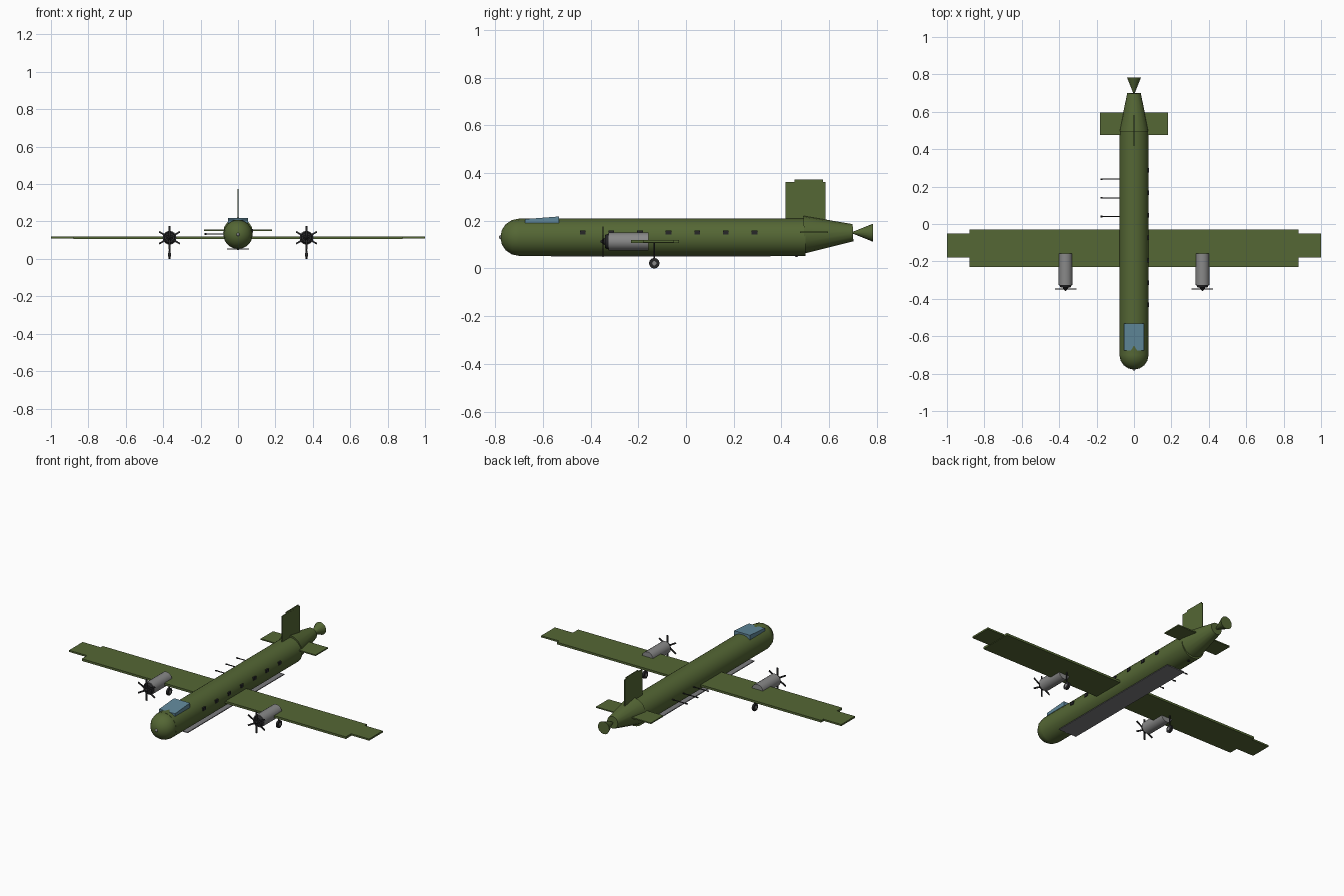
import bpy, bmesh, math
from mathutils import Matrix, Vector

if "Cube" in bpy.data.objects:
    bpy.data.objects.remove(bpy.data.objects["Cube"])


def material(name, rgb):
    m = bpy.data.materials.new(name)
    m.diffuse_color = (*rgb, 1)
    m.use_nodes = True
    m.node_tree.nodes["Principled BSDF"].inputs["Base Color"].default_value = m.diffuse_color
    return m


GREEN = material("olive_green", (0.09, 0.135, 0.035))
GLASS = material("canopy_blue", (0.12, 0.25, 0.33))
DARK = material("dark_metal", (0.02, 0.02, 0.022))
GREY = material("engine_grey", (0.25, 0.25, 0.25))
PLATE = material("belly_grey", (0.2, 0.2, 0.21))


def finish(name, bm, mat, smooth=False):
    bmesh.ops.recalc_face_normals(bm, faces=bm.faces[:])
    me = bpy.data.meshes.new(name)
    bm.to_mesh(me)
    bm.free()
    ob = bpy.data.objects.new(name, me)
    bpy.context.collection.objects.link(ob)
    me.materials.append(mat)
    if smooth:
        bpy.ops.object.select_all(action='DESELECT')
        ob.select_set(True)
        bpy.context.view_layer.objects.active = ob
        bpy.ops.object.shade_smooth_by_angle(angle=math.radians(40))
    return ob


def box(name, x, y, z, mat):
    """Box from (min, max) ranges."""
    bm = bmesh.new()
    size = [r[1] - r[0] for r in (x, y, z)]
    mid = [(r[1] + r[0]) / 2 for r in (x, y, z)]
    bmesh.ops.create_cube(bm, size=1, matrix=Matrix.Translation(mid) @ Matrix.Diagonal((*size, 1)))
    return finish(name, bm, mat)


def rod(name, a, b, r1, r2, mat, sides=16):
    """Cylinder or cone running from point a to point b."""
    a, b = Vector(a), Vector(b)
    d = b - a
    m = Matrix.Translation((a + b) / 2) @ d.to_track_quat('Z', 'Y').to_matrix().to_4x4()
    bm = bmesh.new()
    bmesh.ops.create_cone(bm, cap_ends=True, segments=sides, radius1=r1, radius2=r2,
                          depth=d.length, matrix=m)
    return finish(name, bm, mat, True)


def ball(name, c, r, mat):
    bm = bmesh.new()
    m = Matrix.Translation(c) @ Matrix.Rotation(math.pi / 2, 4, 'X')
    bmesh.ops.create_uvsphere(bm, u_segments=16, v_segments=8, radius=r, matrix=m)
    return finish(name, bm, mat, True)


# Fuselage, nose and tail
ZC = 0.131
rod("fuselage", (0, -0.70, ZC), (0, 0.50, ZC), 0.078, 0.078, GREEN, 24)
ball("nose", (0, -0.70, ZC), 0.078, GREEN)
ball("nose_tip", (0, -0.775, ZC), 0.009, GREY)
rod("tail_cone", (0, 0.495, 0.142), (0, 0.70, 0.15), 0.079, 0.036, GREEN)
rod("tail_flare", (0, 0.695, 0.15), (0, 0.784, 0.15), 0.002, 0.038, GREEN)

# Canopy with sloping roof
canopy = box("canopy", (-0.053, 0.053), (-0.675, -0.533), (0.19, 0.218), GLASS)
for v in canopy.data.vertices:
    if v.co.y < -0.6 and v.co.z > 0.2:
        v.co.z = 0.207

# Wings, tips and tail surfaces
box("wing", (-0.88, 0.88), (-0.23, -0.03), (0.106, 0.119), GREEN)
for s, side in ((-1, "left"), (1, "right")):
    box(side + "_wing_tip", sorted((s * 0.87, s)), (-0.18, -0.05), (0.109, 0.119), GREEN)
box("stabilizer", (-0.183, 0.183), (0.477, 0.595), (0.149, 0.156), GREEN)
box("fin", (-0.003, 0.003), (0.417, 0.584), (0.18, 0.363), GREEN)
box("fin_cap", (-0.0025, 0.0025), (0.455, 0.574), (0.35, 0.373), GREEN)

# Belly plate and tail skid
box("belly_plate", (-0.06, 0.06), (-0.565, 0.355), (0.05, 0.055), PLATE)
rod("tail_wheel", (-0.006, 0.463, 0.058), (0.006, 0.463, 0.058), 0.01, 0.01, DARK, 12)

# Engines, propellers and landing gear
for s, side in ((-1, "left"), (1, "right")):
    x, z = s * 0.366, 0.113
    rod(side + "_engine", (x, -0.325, z), (x, -0.157, z), 0.037, 0.037, GREY)
    rod(side + "_hub", (x, -0.34, z), (x, -0.322, z), 0.027, 0.035, DARK)
    rod(side + "_spinner", (x, -0.358, z), (x, -0.336, z), 0.003, 0.018, DARK, 12)
    bm = bmesh.new()
    for i in range(6):
        m = (Matrix.Translation((x, -0.347, z)) @ Matrix.Rotation(i * math.pi / 3, 4, 'Y')
             @ Matrix.Translation((0, 0, 0.033)) @ Matrix.Diagonal((0.009, 0.004, 0.062, 1)))
        bmesh.ops.create_cube(bm, size=1, matrix=m)
    finish(side + "_propeller", bm, DARK)
    rod(side + "_strut", (x, -0.133, 0.022), (x, -0.133, 0.11), 0.004, 0.004, DARK, 8)
    rod(side + "_wheel", (x - 0.006, -0.133, 0.022), (x + 0.006, -0.133, 0.022), 0.022, 0.022, DARK)
    rod(side + "_wheel_hub", (x - 0.008, -0.133, 0.022), (x + 0.008, -0.133, 0.022),
        0.009, 0.009, GREY, 12)

# Windows on the right side
for i in range(7):
    y = -0.433 + i * 0.12
    box(f"window_{i + 1}", (0.066, 0.081), (y - 0.012, y + 0.012), (0.142, 0.16), DARK)

# Side barrels on the left
for i in range(3):
    y = 0.04 + i * 0.1
    rod(f"barrel_{i + 1}", (-0.06, y, 0.133), (-0.172, y, 0.133), 0.003, 0.003, DARK, 8)
    rod(f"muzzle_{i + 1}", (-0.168, y, 0.133), (-0.178, y, 0.133), 0.0042, 0.0042, DARK, 8)
